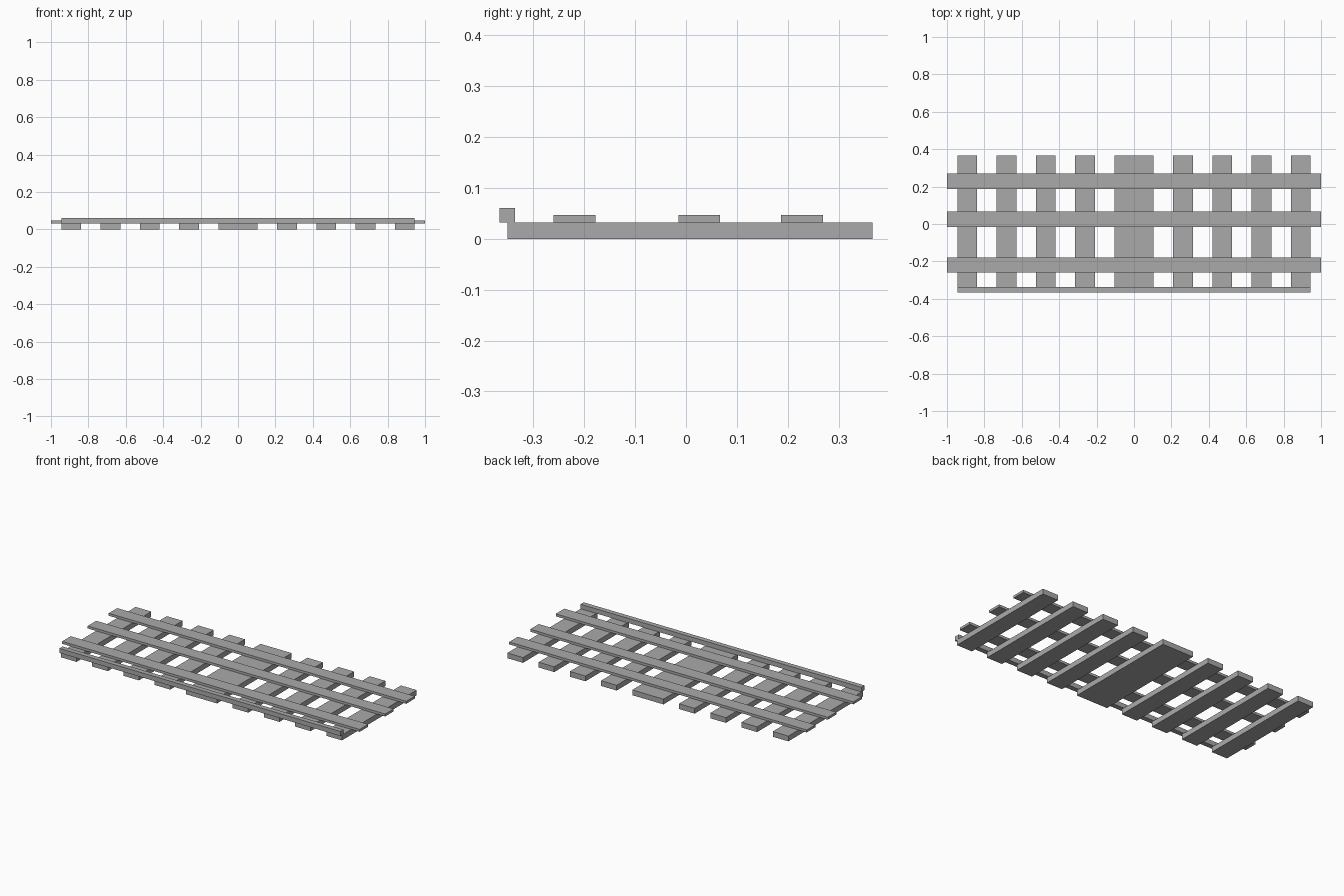
import bpy

# Remove the default cube
default = bpy.data.objects.get("Cube")
if default:
    bpy.data.objects.remove(default, do_unlink=True)

# Single flat colour
grey = bpy.data.materials.new("mid_grey")
grey.use_nodes = True
colour = (0.4, 0.4, 0.4, 1.0)
grey.diffuse_color = colour
grey.node_tree.nodes["Principled BSDF"].inputs["Base Color"].default_value = colour


def beam(name, x, y, z):
    """Box spanning the given (min, max) range on each axis."""
    spans = (x, y, z)
    bpy.ops.mesh.primitive_cube_add(size=1, location=[(a + b) / 2 for a, b in spans])
    obj = bpy.context.object
    obj.name = name
    obj.scale = [b - a for a, b in spans]
    bpy.ops.object.transform_apply(location=False, rotation=False, scale=True)
    obj.data.materials.append(grey)
    return obj


SLEEPER_Y = (-0.351, 0.366)
SLEEPER_TOP = 0.032
HALF = 0.0525      # half the width of a narrow sleeper
PITCH = 0.21       # distance between narrow sleepers

# Wide middle sleeper
beam("middle_sleeper", (-2 * HALF, 2 * HALF), SLEEPER_Y, (0, SLEEPER_TOP))

# Narrow sleepers, mirrored on both sides
for side, label in ((1, "left"), (-1, "right")):
    for i in range(4):
        cx = side * (0.262 + i * PITCH)
        beam(f"sleeper_{label}_{i + 1}", (cx - HALF, cx + HALF), SLEEPER_Y, (0, SLEEPER_TOP))

# Three flat running rails
for label, cy in (("front", -0.219), ("middle", 0.026), ("back", 0.228)):
    beam(f"{label}_rail", (-1, 1), (cy - 0.041, cy + 0.041), (SLEEPER_TOP, 0.047))

# Raised square power rail overhanging the front sleeper ends
beam("power_rail", (-0.944, 0.944), (-0.366, -0.336), (SLEEPER_TOP, 0.06))
